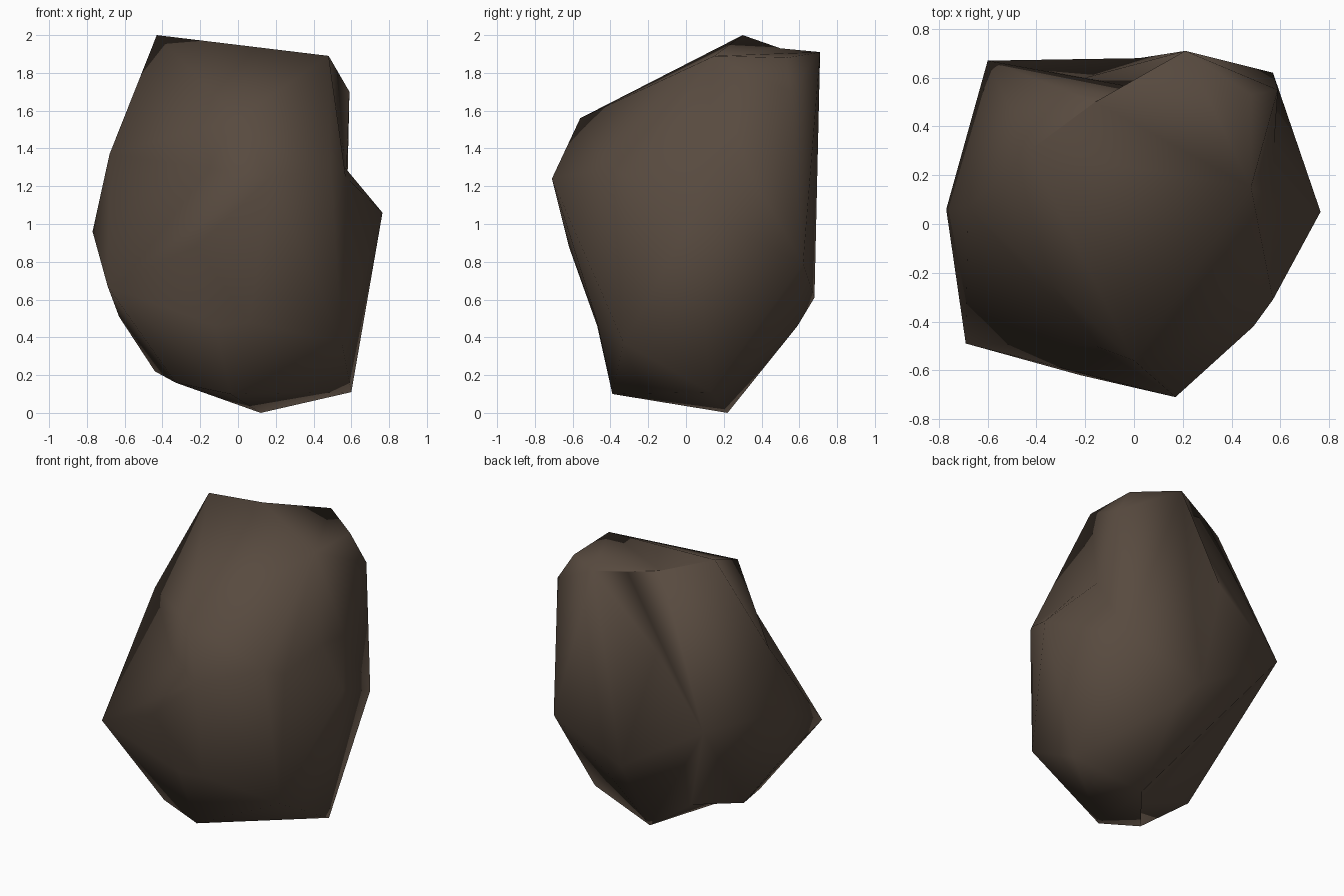
import bpy, bmesh
from mathutils import Vector

if "Cube" in bpy.data.objects:
    bpy.data.objects.remove(bpy.data.objects["Cube"])

# Corner points of the boulder, roughly top to bottom
corners = [
    (-.43, .30, 2.0), (.21, .71, 1.91), (.48, .53, 1.88), (.48, .15, 1.89), (-.16, .50, 1.93),
    (.59, .55, 1.70), (0, -.56, 1.56), (-.68, .07, 1.37), (.17, -.71, 1.24), (.49, -.42, 1.30),
    (.57, -.31, 1.25), (.765, .05, 1.06), (-.77, .06, .96), (-.60, .67, 1.0), (.57, .62, .79),
    (-.22, -.62, .88), (-.69, -.49, .67), (.02, .68, .61), (.15, .59, .46), (.55, -.33, .37),
    (-.63, -.12, .51), (-.44, 0, .22), (-.33, -.33, .16), (.60, .13, .11), (-.04, -.39, .10),
    (.12, .22, 0),
]
# Shallow hollows: an edge (its two corners) and where its middle is pushed to
dents = [
    (5, 11, (.575, .33, 1.28)),     # right side notch
    (3, 11, (.565, .10, 1.30)),
    (6, 16, (-.16, -.50, 1.295)),   # front left
    (0, 1, (-.16, .50, 1.93)),      # top rear rim
    (4, 1, (.06, .55, 1.88)),
    (1, 13, (-.20, .60, 1.42)),     # back
    (21, 25, (-.04, 0, .10)),       # underside
    (8, 24, (.06, -.47, .48)),      # lower front
    (15, 24, (-.12, -.47, .46)),
]

bm = bmesh.new()
for c in corners:
    bm.verts.new(c)
bmesh.ops.convex_hull(bm, input=bm.verts[:])
bmesh.ops.delete(bm, geom=[v for v in bm.verts if not v.link_faces], context='VERTS')
bmesh.ops.triangulate(bm, faces=bm.faces[:])


def dent(a, b, p):
    """Split the edge a-b, where the hull has one, and pull the new corner in to p."""
    a, b, p = Vector(corners[a]), Vector(corners[b]), Vector(p)

    def miss(e):
        s, t = (v.co for v in e.verts)
        return min((s - a).length + (t - b).length, (s - b).length + (t - a).length)

    edge = min(bm.edges, key=miss)
    if miss(edge) > .01:
        return
    others = [v for f in edge.link_faces for v in f.verts if v not in edge.verts]
    _, new = bmesh.utils.edge_split(edge, edge.verts[0], 0.5)
    for o in others:
        bmesh.ops.connect_vert_pair(bm, verts=[new, o])
    new.co = p


for d in dents:
    dent(*d)
bmesh.ops.triangulate(bm, faces=bm.faces[:])
bmesh.ops.recalc_face_normals(bm, faces=bm.faces[:])
for f in bm.faces:
    f.smooth = True

mesh = bpy.data.meshes.new("boulder")
bm.to_mesh(mesh)
bm.free()
rock = bpy.data.objects.new("boulder", mesh)
bpy.context.collection.objects.link(rock)

# One dark brown stone colour
stone = bpy.data.materials.new("dark brown stone")
stone.diffuse_color = (.097, .069, .050, 1)
stone.use_nodes = True
stone.node_tree.nodes["Principled BSDF"].inputs["Base Color"].default_value = stone.diffuse_color
mesh.materials.append(stone)
